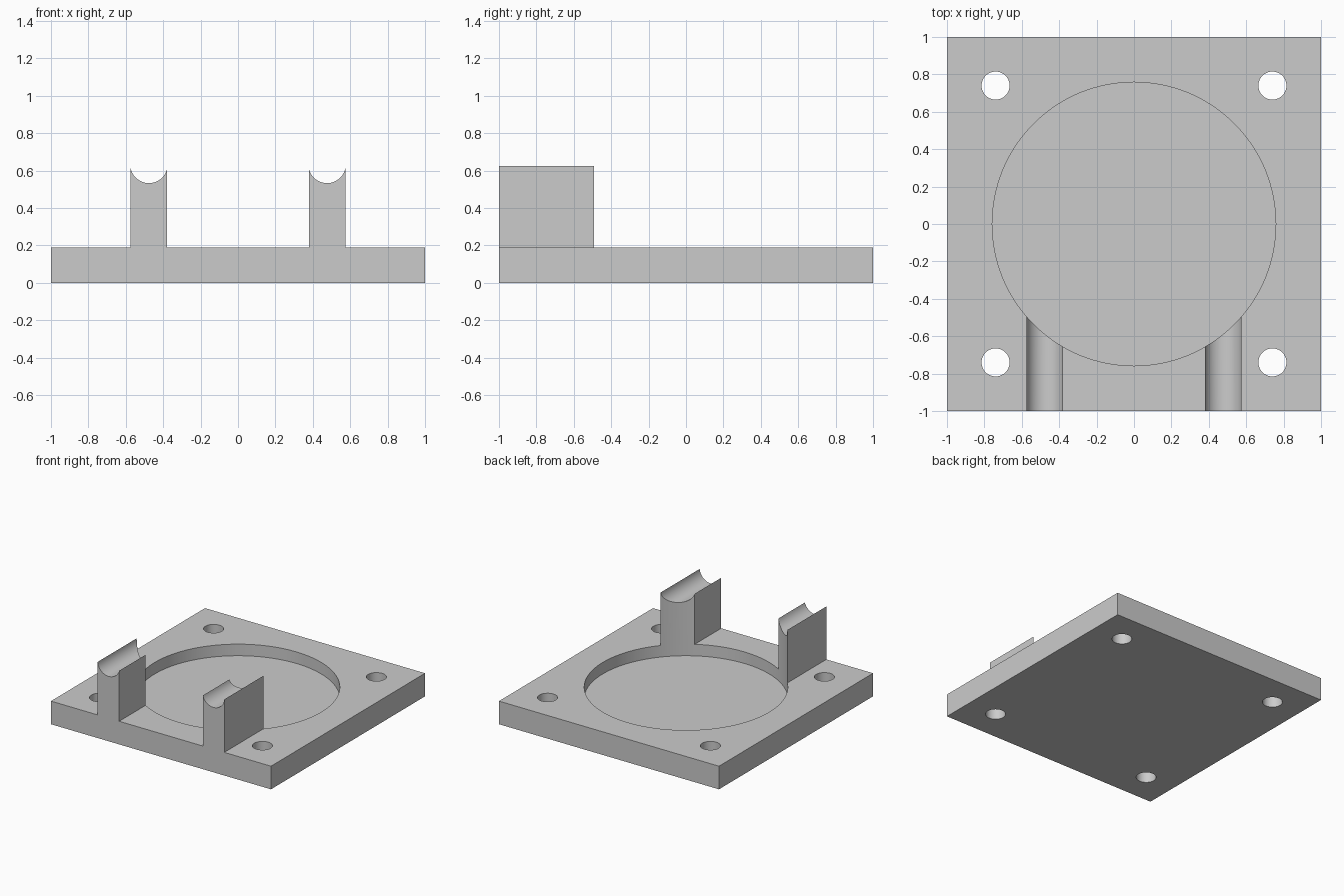
import bpy
import math

cube = bpy.data.objects.get("Cube")
if cube:
    bpy.data.objects.remove(cube, do_unlink=True)

PLATE_H, RECESS_Z, RECESS_R = 0.19, 0.095, 0.758
HOLE_R, HOLE_POS = 0.075, 0.74
GROOVE_X, GROOVE_Z, GROOVE_R = 0.476, 0.633, 0.1
POST_INNER, POST_OUTER, POST_BACK = 0.38, 0.5757, -0.45

# Single plain grey
grey = bpy.data.materials.new("light grey")
grey.use_nodes = True
colour = (0.6, 0.6, 0.6, 1)
grey.diffuse_color = colour
grey.node_tree.nodes["Principled BSDF"].inputs["Base Color"].default_value = colour


def cylinder(name, radius, x, y, z0, z1, sides):
    bpy.ops.mesh.primitive_cylinder_add(
        vertices=sides, radius=radius, depth=z1 - z0, location=(x, y, (z0 + z1) / 2))
    ob = bpy.context.object
    ob.name = name
    ob.hide_render = True
    return ob


def extrude_front_profile(name, points, y0, y1):
    """Prism from a counter-clockwise (x, z) outline as seen from the front."""
    n = len(points)
    verts = [(x, y, z) for y in (y0, y1) for x, z in points]
    faces = [tuple(range(n)), tuple(range(2 * n - 1, n - 1, -1))]
    faces += [(i, i + n, (i + 1) % n + n, (i + 1) % n) for i in range(n)]
    mesh = bpy.data.meshes.new(name)
    mesh.from_pydata(verts, [], faces)
    ob = bpy.data.objects.new(name, mesh)
    bpy.context.collection.objects.link(ob)
    return ob


def combine(target, other, operation):
    mod = target.modifiers.new(other.name, "BOOLEAN")
    mod.operation, mod.object, mod.solver = operation, other, "EXACT"
    bpy.ops.object.select_all(action="DESELECT")
    bpy.context.view_layer.objects.active = target
    target.select_set(True)
    bpy.ops.object.modifier_apply(modifier=mod.name)
    bpy.data.objects.remove(other, do_unlink=True)


# Square base plate
base = extrude_front_profile(
    "base_plate_with_cradles", [(-1, 0), (1, 0), (1, PLATE_H), (-1, PLATE_H)], -1, 1)

# Two front cradle posts with a round groove on top
start = math.acos((POST_OUTER - GROOVE_X) / GROOVE_R)
end = math.acos((POST_INNER - GROOVE_X) / GROOVE_R)
STEPS = 32
angles = [start + (end - start) * i / STEPS for i in range(STEPS + 1)]
outline = [(POST_INNER, RECESS_Z + 0.03), (POST_OUTER, RECESS_Z + 0.03)]
outline += [(GROOVE_X + GROOVE_R * math.cos(a), GROOVE_Z - GROOVE_R * math.sin(a))
            for a in angles]
mirrored = [(-x, z) for x, z in reversed(outline)]
for name, points in (("left_post", outline), ("right_post", mirrored)):
    combine(base, extrude_front_profile(name, points, -1, POST_BACK), "UNION")

# Round recess, which also trims the backs of the posts
combine(base, cylinder("recess_cutter", RECESS_R, 0, 0, RECESS_Z, 1, 128), "DIFFERENCE")

# Corner screw holes
for sx in (-1, 1):
    for sy in (-1, 1):
        hole = cylinder("hole_cutter", HOLE_R, sx * HOLE_POS, sy * HOLE_POS, -0.1, 0.4, 48)
        combine(base, hole, "DIFFERENCE")

base.data.materials.clear()
base.data.materials.append(grey)
for face in base.data.polygons:
    face.material_index = 0
bpy.ops.object.select_all(action="DESELECT")
bpy.context.view_layer.objects.active = base
base.select_set(True)
bpy.ops.object.shade_smooth_by_angle(angle=math.radians(30))
